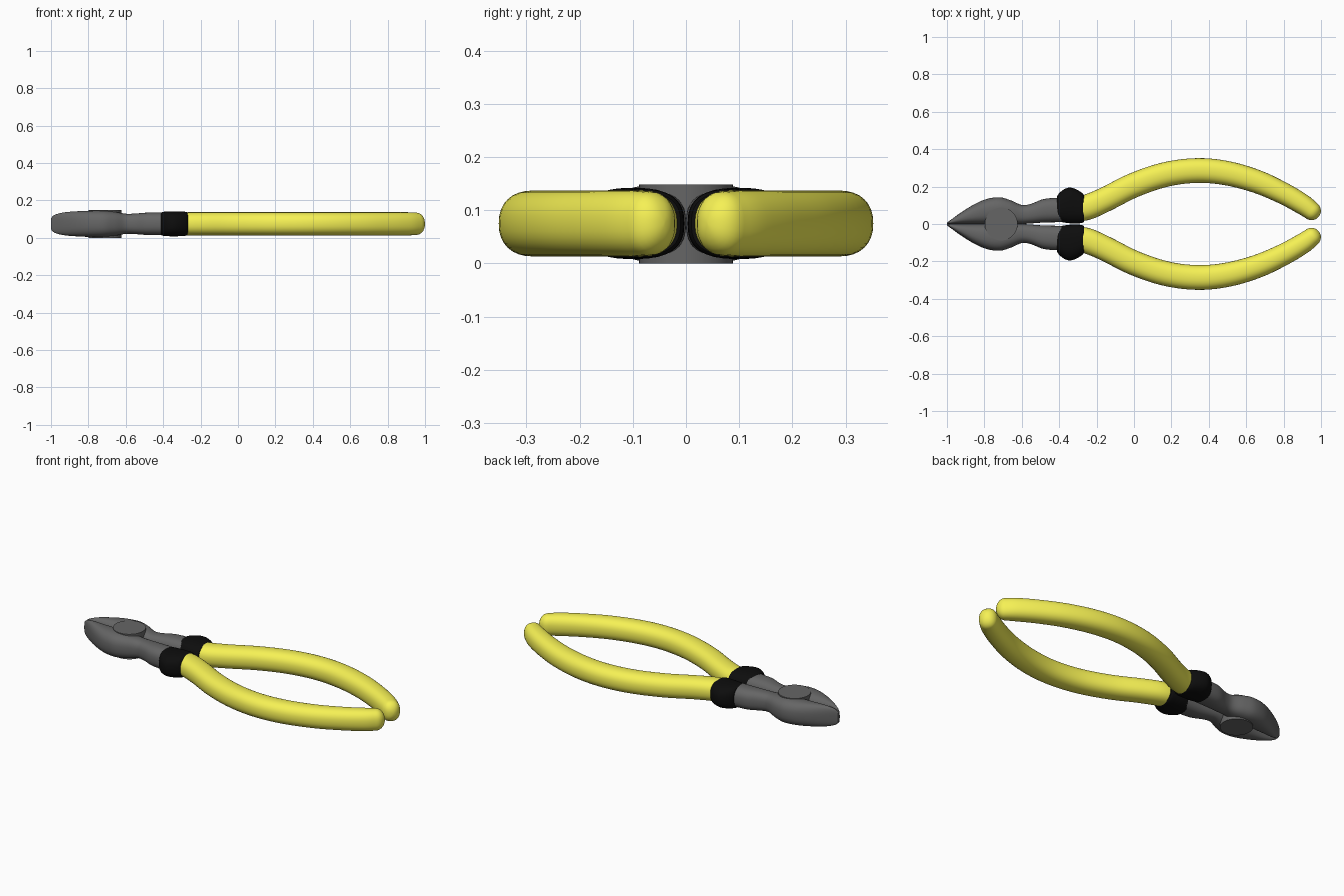
import bpy, bmesh, math
from mathutils import Vector

if "Cube" in bpy.data.objects:
    bpy.data.objects.remove(bpy.data.objects["Cube"])

ZC = 0.075  # mid height of the tool
SIDES = 32


def material(name, color):
    m = bpy.data.materials.new(name)
    m.diffuse_color = (*color, 1)
    m.use_nodes = True
    m.node_tree.nodes["Principled BSDF"].inputs["Base Color"].default_value = m.diffuse_color
    return m


STEEL = material("dark_steel", (0.13, 0.13, 0.13))
BLACK = material("black_rubber", (0.004, 0.004, 0.004))
YELLOW = material("yellow_rubber", (0.92, 0.88, 0.09))


def spline(pts, steps):
    """Catmull-Rom through tuples of any length."""
    out = []
    for i in range(len(pts) - 1):
        p0, p1 = pts[max(i - 1, 0)], pts[i]
        p2, p3 = pts[i + 1], pts[min(i + 2, len(pts) - 1)]
        for s in range(steps):
            t = s / steps
            out.append(tuple(
                0.5 * (2 * b + (c - a) * t + (2 * a - 5 * b + 4 * c - d) * t * t
                       + (3 * b - a - 3 * c + d) * t ** 3)
                for a, b, c, d in zip(p0, p1, p2, p3)))
    return out + [tuple(pts[-1])]


def loft(name, stations, mat, power, follow=False, dome=0.0):
    """Loft superellipse sections (x, y, half width, half height), mirrored in y."""
    rings = []
    for i, (x, y, hw, hz) in enumerate(stations):
        a, b = stations[max(i - 1, 0)], stations[min(i + 1, len(stations) - 1)]
        tan = Vector((b[0] - a[0], b[1] - a[1], 0)).normalized() if follow else Vector((1, 0, 0))
        rings.append((Vector((x, y, ZC)), tan, hw, hz))
    if dome:  # rounded end
        c, tan, hw, hz = rings[-1]
        for k in range(1, 8):
            a = math.radians(88) * k / 7
            f = math.cos(a)
            rings.append((c + tan * dome * math.sin(a), tan, hw * f, hz - dome * (1 - f) * hz / hw
                          if hw >= dome else hz * f))
    bm = bmesh.new()
    loops = []
    for c, tan, hw, hz in rings:
        side = Vector((-tan.y, tan.x, 0))
        loop = []
        for k in range(SIDES):
            a = 2 * math.pi * k / SIDES
            u, v = math.cos(a), math.sin(a)
            su = math.copysign(abs(u) ** (2 / power), u)
            sv = math.copysign(abs(v) ** (2 / power), v)
            loop.append(bm.verts.new(c + side * hw * su + Vector((0, 0, hz * sv))))
        loops.append(loop)
    for p, q in zip(loops, loops[1:]):
        for k in range(SIDES):
            n = (k + 1) % SIDES
            bm.faces.new((p[k], p[n], q[n], q[k]))
    bm.faces.new(loops[0])
    bm.faces.new(loops[-1])
    bmesh.ops.recalc_face_normals(bm, faces=bm.faces)
    me = bpy.data.meshes.new(name)
    bm.to_mesh(me)
    bm.free()
    me.materials.append(mat)
    ob = bpy.data.objects.new(name, me)
    bpy.context.collection.objects.link(ob)
    ob.modifiers.new("mirror", "MIRROR").use_axis = (False, True, False)
    smooth(ob)
    return ob


def smooth(ob):
    bpy.ops.object.select_all(action='DESELECT')
    ob.select_set(True)
    bpy.context.view_layer.objects.active = ob
    bpy.ops.object.shade_smooth_by_angle(angle=math.radians(40))


# Jaws: (x, inner y, outer y, half height)
jaw = [(-1.0, 0.0, 0.008, 0.030), (-0.98, 0.0, 0.022, 0.048), (-0.93, 0.0, 0.058, 0.061),
       (-0.86, 0.0, 0.102, 0.067), (-0.79, 0.0, 0.133, 0.070), (-0.72, 0.0, 0.143, 0.070),
       (-0.66, 0.0, 0.127, 0.064), (-0.60, 0.0, 0.102, 0.054), (-0.55, 0.003, 0.108, 0.055),
       (-0.48, 0.008, 0.134, 0.060), (-0.38, 0.01, 0.142, 0.061)]
loft("jaws", [(x, (a + b) / 2, (b - a) / 2, h) for x, a, b, h in spline(jaw, 5)], STEEL, 2.5)

# Pivot pin
bpy.ops.mesh.primitive_cylinder_add(vertices=48, radius=0.088, depth=0.148,
                                    location=(-0.71, 0, 0.074))
pivot = bpy.context.object
pivot.name = "pivot"
pivot.data.materials.append(STEEL)
smooth(pivot)

# Black guard collars
collar = [(-0.412, 0.018, 0.148, 0.060), (-0.40, 0.013, 0.165, 0.064), (-0.375, 0.008, 0.185, 0.066),
          (-0.345, 0.004, 0.195, 0.067), (-0.31, 0.003, 0.186, 0.066), (-0.28, 0.005, 0.168, 0.064),
          (-0.268, 0.01, 0.155, 0.058)]
loft("guard_collars", [(x, (a + b) / 2, (b - a) / 2, h) for x, a, b, h in spline(collar, 3)],
     BLACK, 2.6)

# Curved yellow grips
grip = [(-0.32, 0.078, 0.066, 0.061), (-0.25, 0.090, 0.068, 0.062), (-0.15, 0.133, 0.066, 0.062),
        (0.0, 0.208, 0.066, 0.062), (0.17, 0.265, 0.066, 0.062), (0.34, 0.286, 0.066, 0.062),
        (0.50, 0.271, 0.065, 0.062), (0.66, 0.226, 0.062, 0.062), (0.80, 0.163, 0.058, 0.062),
        (0.90, 0.106, 0.055, 0.062), (0.95, 0.070, 0.050, 0.060)]
loft("grips", spline(grip, 5), YELLOW, 2.3, follow=True, dome=0.049)
